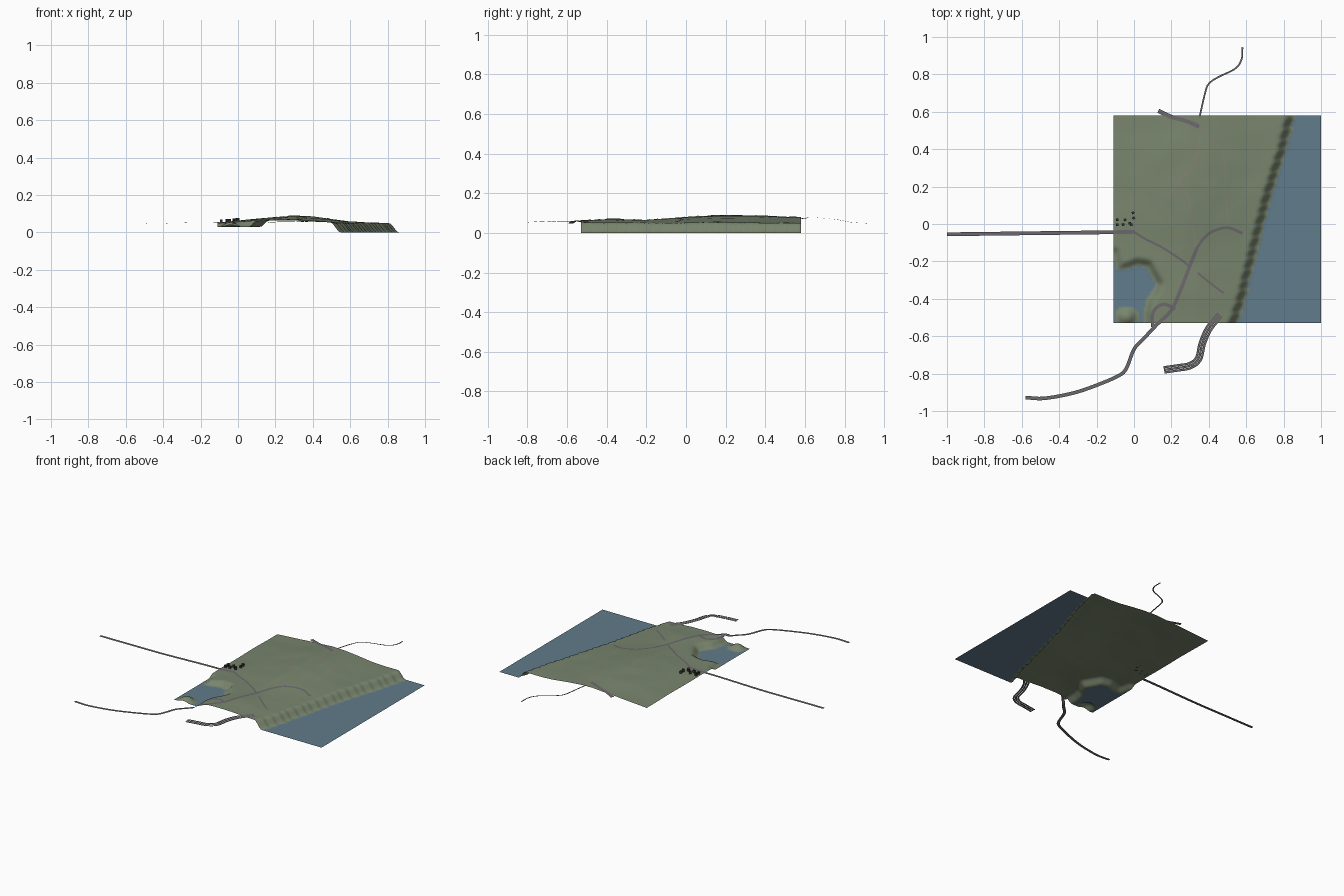
import bpy, math
from mathutils import Vector, noise

if "Cube" in bpy.data.objects:
    bpy.data.objects.remove(bpy.data.objects["Cube"])

X0, X1, Y0, Y1 = -0.11, 1.0, -0.53, 0.58
LAKE_Z = 0.03


def material(name, rgb):
    m = bpy.data.materials.new(name)
    m.diffuse_color = (*rgb, 1)
    m.use_nodes = True
    m.node_tree.nodes["Principled BSDF"].inputs["Base Color"].default_value = m.diffuse_color
    return m


GRASS = material("grass", (0.19, 0.235, 0.155))
WATER = material("water", (0.12, 0.2, 0.26))
ROAD = material("asphalt", (0.15, 0.14, 0.15))
PATH = material("gravel", (0.25, 0.22, 0.17))
DARK = material("dark_roof", (0.03, 0.035, 0.03))


def interp(table, t):
    if t <= table[0][0]:
        return table[0][1]
    for (a, va), (b, vb) in zip(table, table[1:]):
        if t <= b:
            return va + (vb - va) * (t - a) / (b - a)
    return table[-1][1]


def smooth(t):
    t = max(0.0, min(1.0, t))
    return t * t * (3 - 2 * t)


# Terrain height description: ridge, strength along y, coast line and lake
RIDGE = [(-.2, .048), (-.11, .053), (0, .063), (.1, .073), (.2, .082), (.3, .09), (.4, .086),
         (.5, .072), (.6, .058), (.7, .052), (.9, .047)]
STRENGTH = [(-.53, .42), (-.4, .52), (-.2, .5), (-.1, .6), (0, .8), (.2, 1), (.4, .95), (.58, .75)]
COAST = [(-.53, .555), (-.4, .595), (-.2, .645), (0, .695), (.2, .75), (.4, .815), (.58, .86)]
LAKE = [(-.3, -.16), (-.11, -.16), (-.09, -.25), (-.03, -.24), (.02, -.22), (.07, -.23), (.09, -.27),
        (.12, -.32), (.1, -.36), (.07, -.4), (.055, -.47), (.06, -.7), (-.3, -.7)]


def lake_distance(x, y):
    # positive outside the lake, negative on the water
    inside, best = False, 9.0
    for (ax, ay), (bx, by) in zip(LAKE, LAKE[1:] + LAKE[:1]):
        if (ay > y) != (by > y) and x < (bx - ax) * (y - ay) / (by - ay) + ax:
            inside = not inside
        dx, dy = bx - ax, by - ay
        t = max(0, min(1, ((x - ax) * dx + (y - ay) * dy) / (dx * dx + dy * dy)))
        best = min(best, math.hypot(x - ax - t * dx, y - ay - t * dy))
    island = .055 - math.hypot((x + .04) * .9, y + .495)
    return max(-best if inside else best, island)


def height(x, y):
    z = .046 + (interp(RIDGE, x + .12 * max(0, .1 - y)) - .046) * interp(STRENGTH, y)
    z += .003 * noise.noise(Vector((x * 7, y * 7, 3)))
    z = LAKE_Z + (z - LAKE_Z) * smooth(lake_distance(x, y) / .045)
    shore = interp(COAST, y) + .012 * (((y + .53) / .058) % 1 - .5)
    return z * smooth((shore - x) / .055)


# Terrain sheet including the sea and the inlet
N = 90
verts = []
for j in range(N + 1):
    for i in range(N + 1):
        x, y = X0 + (X1 - X0) * i / N, Y0 + (Y1 - Y0) * j / N
        verts.append((x, y, height(x, y)))
faces = [(a, a + 1, a + N + 2, a + N + 1) for j in range(N) for a in range(j * (N + 1), j * (N + 1) + N)]
mesh = bpy.data.meshes.new("terrain")
mesh.from_pydata(verts, [], faces)
mesh.materials.append(GRASS)
mesh.materials.append(WATER)
for p in mesh.polygons:
    zs = [verts[v][2] for v in p.vertices]
    if max(zs) < .0015 or (max(zs) < LAKE_Z + .0008 and min(zs) > LAKE_Z - .0008 and p.center.x < .15):
        p.material_index = 1
    p.use_smooth = True
bpy.context.collection.objects.link(bpy.data.objects.new("terrain", mesh))


def ground(x, y):
    if X0 <= x <= X1 and Y0 <= y <= Y1:
        return height(x, y) + .002
    # outside the sheet the roads run on at nearly constant level
    cx, cy = max(X0, min(X1, x)), max(Y0, min(Y1, y))
    d = math.hypot(x - cx, y - cy)
    edge = max(height(cx, cy), .045) + .002
    return edge + (.045 - edge) * smooth(d / .5)


def sample(pts, step=.012):
    # Catmull-Rom curve through the points
    P = [Vector(p) for p in pts]
    P = [2 * P[0] - P[1]] + P + [2 * P[-1] - P[-2]]
    out = []
    for a, b, c, d in zip(P, P[1:], P[2:], P[3:]):
        n = max(2, int((c - b).length / step))
        for k in range(n):
            t = k / n
            out.append(.5 * (2 * b + (c - a) * t + (2 * a - 5 * b + 4 * c - d) * t * t
                             + (3 * b - a - 3 * c + d) * t ** 3))
    return out + [P[-2]]


def ribbon(name, pts, width, mat, shift=0.0):
    c = sample(pts)
    vs = []
    for k, p in enumerate(c):
        t = (c[min(k + 1, len(c) - 1)] - c[max(k - 1, 0)]).normalized()
        n = Vector((-t.y, t.x))
        for s in (-.5, 0, .5):
            q = p + n * (shift + s * width)
            vs.append((q.x, q.y, ground(q.x, q.y)))
    fs = [(a + 1, a, a + 3, a + 4) for k in range(len(c) - 1) for a in (3 * k, 3 * k + 1)]
    me = bpy.data.meshes.new(name)
    me.from_pydata(vs, [], fs)
    me.materials.append(mat)
    bpy.context.collection.objects.link(bpy.data.objects.new(name, me))


# Main roads
ribbon("west_road", [(-1, -.055), (-.6, -.05), (-.2, -.045), (0, -.042)], .02, ROAD)
ribbon("south_west_road", [(-.58, -.928), (-.48, -.932), (-.33, -.905), (-.2, -.862), (-.08, -.81), (-.04, -.77),
                           (0, -.67), (.05, -.615), (.12, -.54), (.2, -.46), (.25, -.35), (.3, -.22), (.34, -.12)],
       .019, ROAD)
ribbon("east_road", [(.33, -.14), (.37, -.08), (.42, -.04), (.5, -.02), (.58, -.05)], .015, ROAD)
ribbon("junction_loop", [(.1, -.55), (.1, -.48), (.13, -.44), (.17, -.43), (.22, -.455)], .018, ROAD)
ribbon("north_west_road", [(.13, .605), (.2, .573), (.28, .55), (.35, .52)], .022, ROAD)
ribbon("town_road", [(0, -.042), (.06, -.08), (.15, -.125), (.25, -.19), (.3, -.23)], .012, ROAD)
ribbon("farm_road", [(.34, -.26), (.4, -.31), (.48, -.37)], .01, ROAD)

# Wide southern road made of parallel lanes
for k, s in enumerate((-.014, 0, .014)):
    ribbon(f"south_road_lane_{k + 1}", [(.16, -.78), (.23, -.77), (.3, -.757), (.345, -.72), (.365, -.64),
                                       (.4, -.56), (.46, -.485)], .012, ROAD, s)

# Narrow tracks
ribbon("north_road", [(.58, .945), (.575, .88), (.54, .83), (.45, .785), (.4, .75), (.38, .7), (.35, .57)], .009, ROAD)
ribbon("hill_track", [(.35, .57), (.35, .45), (.31, .31), (.24, .24), (.19, .15), (.1, .06), (0, -.03)], .006, PATH)
ribbon("ridge_track", [(.24, .24), (.29, .15), (.31, .02), (.33, -.12)], .006, PATH)
ribbon("coast_track", [(.35, .52), (.43, .44), (.48, .35), (.49, .18), (.5, 0)], .005, PATH)

# Small buildings
for k, (x, y) in enumerate([(-.09, -.003), (-.058, -.003), (-.048, .022), (-.022, .005), (-.005, .06),
                            (-.002, .032), (-.09, .022), (-.015, -.003)]):
    bpy.ops.mesh.primitive_cube_add(size=1, location=(x, y, ground(x, y) + .006))
    ob = bpy.context.object
    ob.name = f"building_{k + 1}"
    ob.scale = (.014, .013, .016)
    ob.rotation_euler.z = .3 * (k % 3)
    ob.data.materials.append(DARK)
